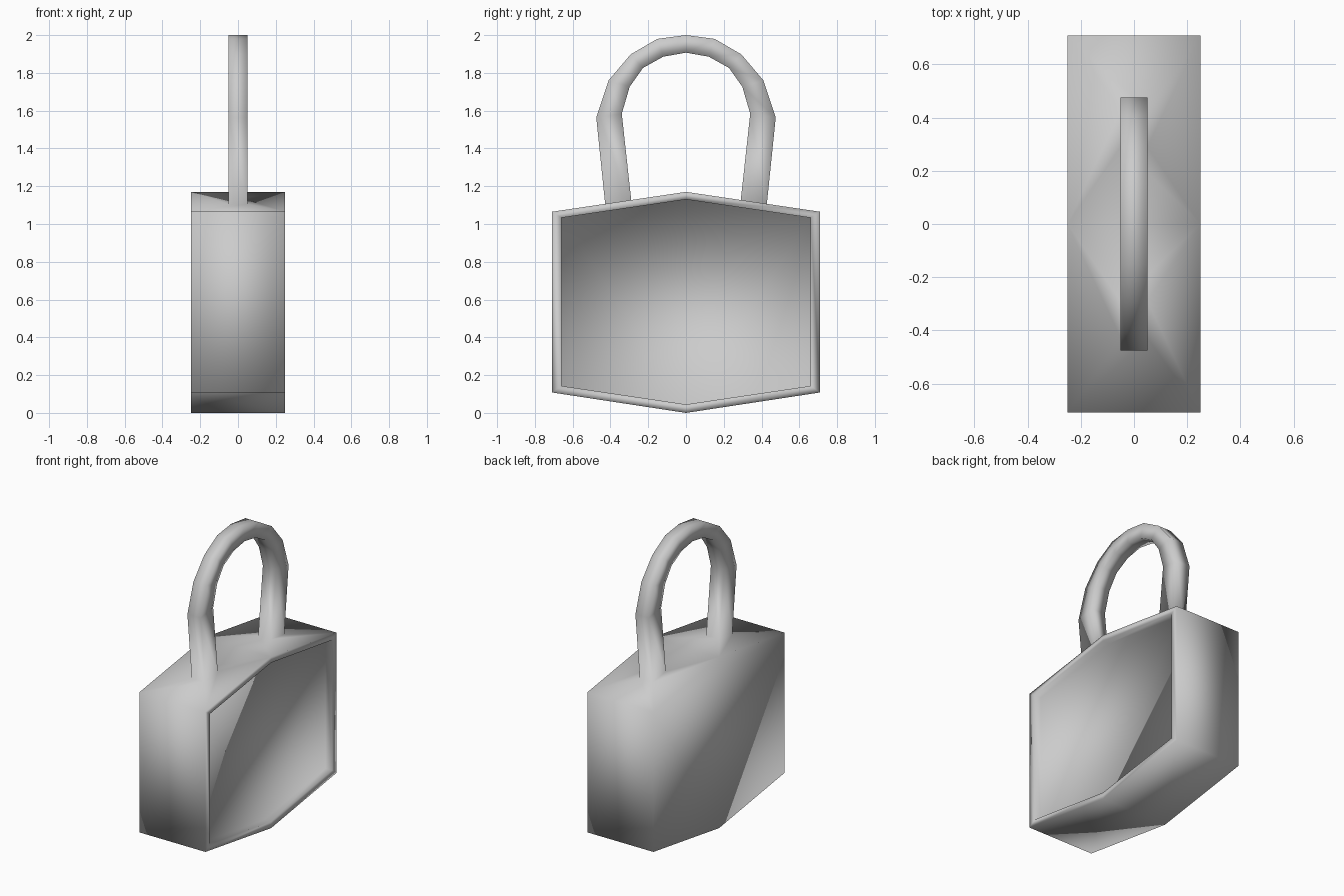
import bpy, bmesh

if "Cube" in bpy.data.objects:
    bpy.data.objects.remove(bpy.data.objects["Cube"])


def bridge(bm, a, b, skip=()):
    for i in range(len(a)):
        j = (i + 1) % len(a)
        if i not in skip:
            bm.faces.new((a[i], a[j], b[j], b[i]))


def hexagon(half_width, low, shoulder_low, shoulder_high, high):
    return [(-half_width, shoulder_low), (0, low), (half_width, shoulder_low),
            (half_width, shoulder_high), (0, high), (-half_width, shoulder_high)]


def full_arch(pts):
    return pts + [(-y, z) for y, z in reversed(pts[:-1])]


bm = bmesh.new()

# Hexagonal lock body, lofted along x, with a shallow recess in the +x side
outer = hexagon(0.709, 0.0, 0.108, 1.065, 1.17)
inner = hexagon(0.66, 0.045, 0.143, 1.033, 1.13)
rings = [[bm.verts.new((x, y, z)) for y, z in profile]
         for x, profile in ((-0.25, outer), (0.25, outer), (0.25, inner), (0.20, inner))]
bridge(bm, rings[0], rings[1], skip=(3, 4))   # sloped tops are filled around the shackle feet
bridge(bm, rings[1], rings[2])
bridge(bm, rings[2], rings[3])
bm.faces.new(rings[0])
bm.faces.new(rings[-1])

# Square-section shackle: outer and inner outline points, mirrored over y
outside = [(0.428, 1.106), (0.475, 1.563), (0.41, 1.76), (0.293, 1.898), (0.152, 1.98), (0, 2.0)]
inside = [(0.290, 1.127), (0.34, 1.584), (0.298, 1.727), (0.228, 1.826), (0.12, 1.886), (0, 1.907)]
sections = []
for (yo, zo), (yi, zi) in zip(full_arch(outside), full_arch(inside)):
    sections.append([bm.verts.new(p) for p in (
        (-0.05, yo, zo), (0.05, yo, zo), (0.05, yi, zi), (-0.05, yi, zi))])
for a, b in zip(sections, sections[1:]):
    bridge(bm, a, b)

# Body top, welded round each shackle foot
left, right = rings[0], rings[1]
for corner, foot in ((3, sections[0]), (5, sections[-1])):
    bridge(bm, [left[corner], right[corner], right[4], left[4]], foot)

bmesh.ops.recalc_face_normals(bm, faces=bm.faces)
for f in bm.faces:
    f.smooth = True
mesh = bpy.data.meshes.new("padlock_body_and_shackle")
bm.to_mesh(mesh)
bm.free()
obj = bpy.data.objects.new("padlock_body_and_shackle", mesh)
bpy.context.collection.objects.link(obj)
